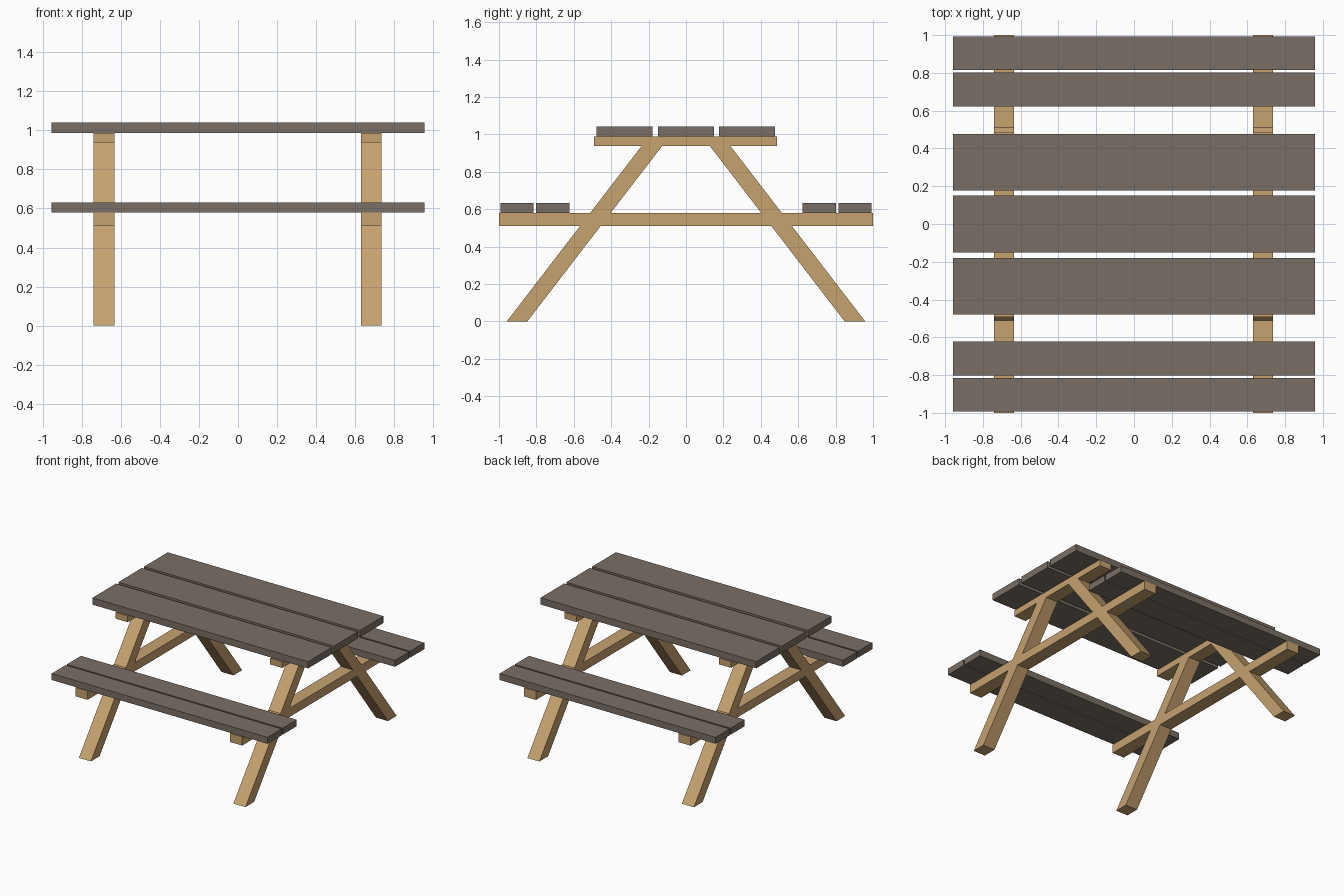
import bpy
import bmesh

cube = bpy.data.objects.get("Cube")
if cube:
    bpy.data.objects.remove(cube, do_unlink=True)


def make_material(name, color):
    mat = bpy.data.materials.new(name)
    mat.use_nodes = True
    mat.diffuse_color = color
    mat.node_tree.nodes["Principled BSDF"].inputs["Base Color"].default_value = color
    return mat


grey_wood = make_material("weathered grey wood", (0.195, 0.159, 0.133, 1))
tan_wood = make_material("tan wood", (0.57, 0.36, 0.16, 1))


def extrude_x(name, profile, x0, x1, mat):
    """Extrude a (y, z) profile along x."""
    bm = bmesh.new()
    face = bm.faces.new([bm.verts.new((x0, y, z)) for y, z in profile])
    side = bmesh.ops.extrude_face_region(bm, geom=[face])["geom"]
    moved = [v for v in side if isinstance(v, bmesh.types.BMVert)]
    bmesh.ops.translate(bm, verts=moved, vec=(x1 - x0, 0, 0))
    bmesh.ops.recalc_face_normals(bm, faces=bm.faces)
    mesh = bpy.data.meshes.new(name)
    bm.to_mesh(mesh)
    bm.free()
    mesh.materials.append(mat)
    obj = bpy.data.objects.new(name, mesh)
    bpy.context.collection.objects.link(obj)
    return obj


def box(y0, y1, z0, z1):
    return [(y0, z0), (y1, z0), (y1, z1), (y0, z1)]


HALF_LENGTH = 0.957
BEAM_LOW, BEAM_HIGH = 0.51, 0.58
RAIL_LOW, RAIL_HIGH = 0.938, 0.988
SEAT_TOP, TABLE_TOP = 0.632, 1.042

# Table top boards
for i, y in enumerate((-0.329, 0.0, 0.327)):
    extrude_x(f"table_board_{i + 1}", box(y - 0.15, y + 0.15, RAIL_HIGH, TABLE_TOP),
              -HALF_LENGTH, HALF_LENGTH, grey_wood)

# Two boards for each bench
for bench, sign in (("front", -1), ("back", 1)):
    for board, near, far in (("inner", 0.623, 0.802), ("outer", 0.815, 0.993)):
        extrude_x(f"{bench}_bench_{board}_board",
                  box(sign * near, sign * far, BEAM_HIGH, SEAT_TOP),
                  -HALF_LENGTH, HALF_LENGTH, grey_wood)


def leg_section(sign, z0, z1):
    """Slice of a slanted leg between two heights."""
    def outer(z):
        return 0.958 - z * 0.721 / RAIL_LOW
    return [(sign * (outer(z) - inset), z)
            for z, inset in ((z0, 0), (z0, 0.11), (z1, 0.11), (z1, 0))]


# A-shaped support at each end
for side, x0, x1 in (("right", -0.741, -0.634), ("left", 0.63, 0.737)):
    extrude_x(f"{side}_bench_beam", box(-1, 1, BEAM_LOW, BEAM_HIGH), x0, x1, tan_wood)
    extrude_x(f"{side}_top_rail", box(-0.492, 0.487, RAIL_LOW, RAIL_HIGH), x0, x1, tan_wood)
    for end, sign in (("front", -1), ("back", 1)):
        extrude_x(f"{side}_{end}_lower_leg", leg_section(sign, 0, BEAM_LOW), x0, x1, tan_wood)
        extrude_x(f"{side}_{end}_upper_leg", leg_section(sign, BEAM_HIGH, RAIL_LOW),
                  x0, x1, tan_wood)
